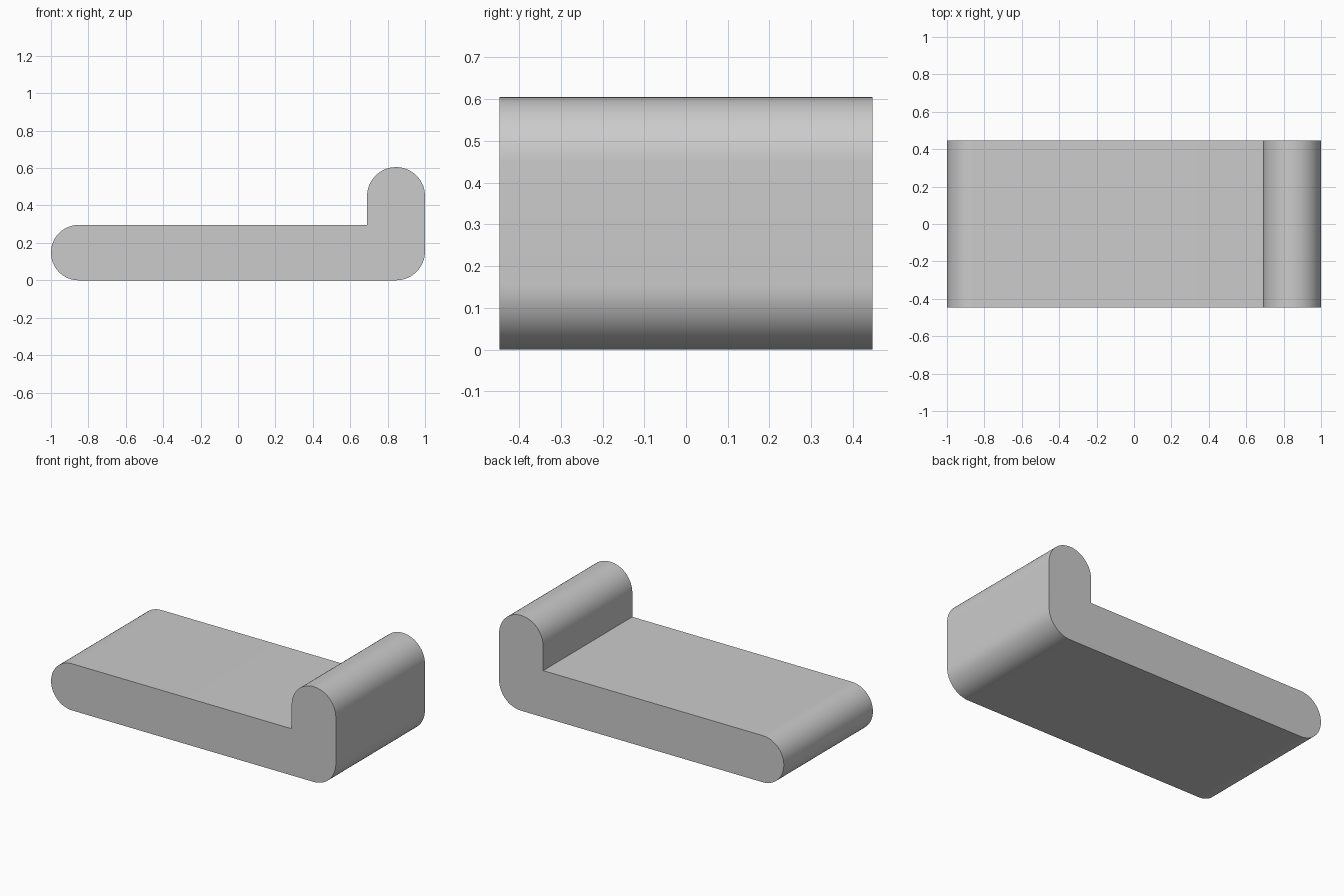
import bpy, bmesh
from math import sin, cos, radians

cube = bpy.data.objects.get("Cube")
if cube:
    bpy.data.objects.remove(cube, do_unlink=True)

HALF_DEPTH = 0.447
SEAT_Z = 0.296
SEAT_R = SEAT_Z / 2       # rounded foot end
BACK_R = 0.155            # rounded headrest and lower corner
BACK_X = 1 - BACK_R
TOP_Z = 0.605


def arc(cx, cz, r, start, end, steps):
    """Points along an arc in the x-z plane, angles in degrees."""
    angles = [radians(start + (end - start) * i / steps) for i in range(steps + 1)]
    return [(cx + r * cos(a), cz + r * sin(a)) for a in angles]


# Side profile, counter-clockwise from the lower headrest corner
profile = arc(BACK_X, BACK_R, BACK_R, -90, 0, 16)
profile += arc(BACK_X, TOP_Z - BACK_R, BACK_R, 0, 180, 32)
profile.append((BACK_X - BACK_R, SEAT_Z))
profile += arc(-1 + SEAT_R, SEAT_R, SEAT_R, 90, 270, 32)

# Extrude the profile through the full depth
bm = bmesh.new()
face = bm.faces.new([bm.verts.new((x, -HALF_DEPTH, z)) for x, z in profile])
extruded = bmesh.ops.extrude_face_region(bm, geom=[face], use_keep_orig=True)
moved = [v for v in extruded["geom"] if isinstance(v, bmesh.types.BMVert)]
bmesh.ops.translate(bm, verts=moved, vec=(0, 2 * HALF_DEPTH, 0))
bmesh.ops.recalc_face_normals(bm, faces=bm.faces)
mesh = bpy.data.meshes.new("chaise_lounge")
bm.to_mesh(mesh)
bm.free()

lounge = bpy.data.objects.new("chaise_lounge", mesh)
bpy.context.collection.objects.link(lounge)

# Plain grey upholstery
grey = bpy.data.materials.new("light_grey")
grey.use_nodes = True
color = (0.6, 0.6, 0.6, 1)
grey.diffuse_color = color
grey.node_tree.nodes["Principled BSDF"].inputs["Base Color"].default_value = color
mesh.materials.append(grey)

# Smooth rounds, crisp edges
bpy.ops.object.select_all(action="DESELECT")
lounge.select_set(True)
bpy.context.view_layer.objects.active = lounge
bpy.ops.object.shade_smooth_by_angle(angle=radians(30))
